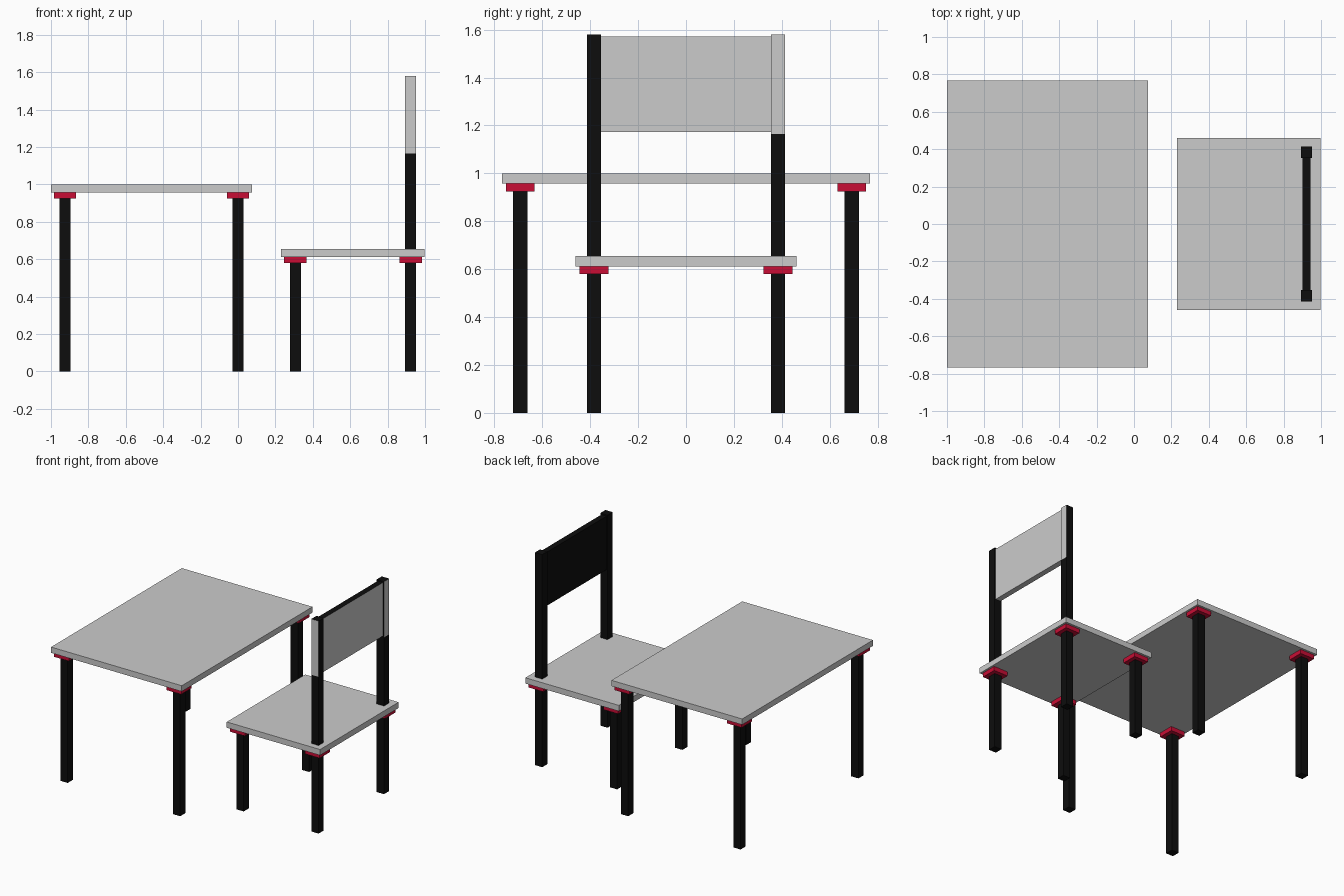
import bpy
import bmesh
from mathutils import Vector

if "Cube" in bpy.data.objects:
    bpy.data.objects.remove(bpy.data.objects["Cube"])


def material(name, color):
    m = bpy.data.materials.new(name)
    m.diffuse_color = color
    m.use_nodes = True
    m.node_tree.nodes["Principled BSDF"].inputs["Base Color"].default_value = m.diffuse_color
    return m


BLACK = material("black", (0.004, 0.004, 0.004, 1))
RED = material("red", (0.58, 0.004, 0.035, 1))
GREY = material("grey", (0.8, 0.8, 0.8, 1))

LEG = 0.06    # leg thickness
PAD = 0.12    # mounting pad width
PAD_H = 0.032


def box(name, center, size, mat=None, grey_sides=()):
    """Box; faces whose normal is in grey_sides are painted grey."""
    bm = bmesh.new()
    bmesh.ops.create_cube(bm, size=1)
    bmesh.ops.scale(bm, vec=size, verts=bm.verts)
    bm.normal_update()
    for f in bm.faces:
        if any(f.normal.dot(Vector(s)) > 0.9 for s in grey_sides):
            f.material_index = 1
    me = bpy.data.meshes.new(name)
    bm.to_mesh(me)
    bm.free()
    if mat:
        me.materials.append(mat)
    if grey_sides:
        me.materials.append(GREY)
    ob = bpy.data.objects.new(name, me)
    ob.location = center
    bpy.context.collection.objects.link(ob)
    return ob


def span(name, x, y, z, mat=None, grey_sides=()):
    """Box given by its (min, max) range on each axis."""
    r = (x, y, z)
    return box(name, [(a + b) / 2 for a, b in r], [b - a for a, b in r], mat, grey_sides)


def legs(prefix, xs, y, under):
    """Four legs with red pads, below a slab whose underside is at height under."""
    for end, x in zip(("left", "right"), xs):
        for side, s in (("front", -1), ("back", 1)):
            h = under - PAD_H
            box(f"{prefix}_{side}_{end}_leg", (x, s * y, h / 2), (LEG, LEG, h), BLACK)
            box(f"{prefix}_{side}_{end}_pad", (x, s * y, under - PAD_H / 2),
                (PAD, PAD, PAD_H), RED)


# Table
span("table_top", (-1, 0.075), (-0.768, 0.768), (0.957, 1.0))
legs("table", (-0.925, 0.0), 0.692, 0.957)

# Chair seat and legs
span("seat", (0.23, 0.998), (-0.461, 0.461), (0.612, 0.655))
legs("chair", (0.307, 0.923), 0.384, 0.612)

# Back posts: black lower part, upper part with one grey outer face
for side, s, grey in (("front", -1, (0, -1, 0)), ("back", 1, (1, 0, 0))):
    y = (s * 0.384 - LEG / 2, s * 0.384 + LEG / 2)
    x = (0.893, 0.953)
    span(f"{side}_lower_post", x, y, (0.655, 1.165), BLACK)
    span(f"{side}_upper_post", x, y, (1.165, 1.58), BLACK, [grey])

# Backrest panel, grey behind and below, black on the sitter's side and top
span("backrest", (0.901, 0.944), (-0.354, 0.354), (1.173, 1.571), BLACK,
     [(1, 0, 0), (0, 0, -1)])
